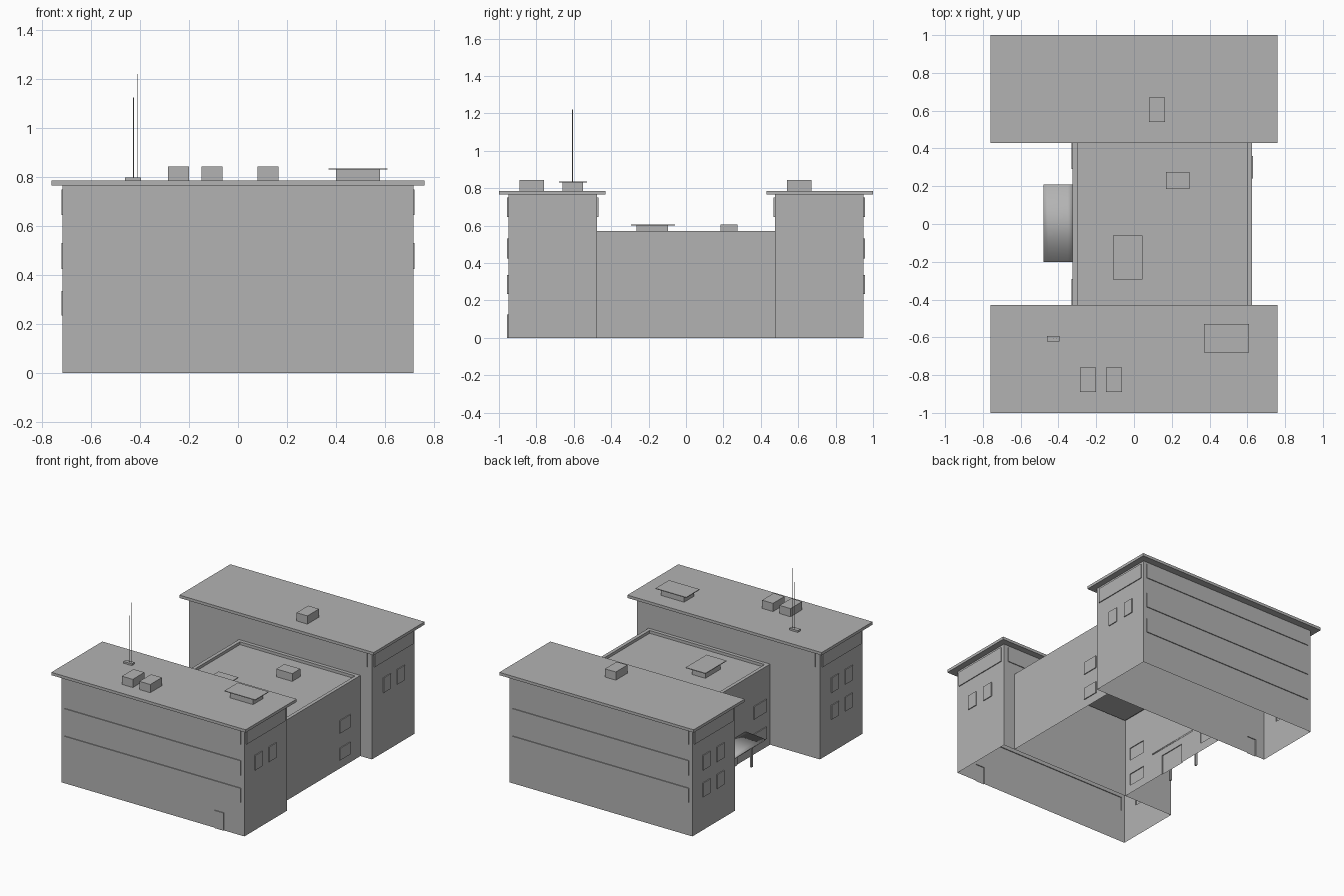
import bpy
import bmesh
import math
from mathutils import Vector

cube = bpy.data.objects.get("Cube")
if cube:
    bpy.data.objects.remove(cube, do_unlink=True)

grey = bpy.data.materials.new("plain grey")
grey.use_nodes = True
tone = (0.45, 0.45, 0.45, 1)
grey.diffuse_color = tone
grey.node_tree.nodes["Principled BSDF"].inputs["Base Color"].default_value = tone


def boxes(name, spans):
    """One object from boxes, each given as (x range, y range, z range)."""
    bm = bmesh.new()
    for span in spans:
        verts = bmesh.ops.create_cube(bm, size=1)["verts"]
        for v in verts:
            v.co = Vector([(a + b) / 2 + c * (b - a) for (a, b), c in zip(span, v.co)])
    mesh = bpy.data.meshes.new(name)
    bm.to_mesh(mesh)
    bm.free()
    mesh.materials.append(grey)
    obj = bpy.data.objects.new(name, mesh)
    bpy.context.collection.objects.link(obj)
    return obj


def combine(body, tool, operation):
    """Bake a boolean into the body and drop the tool."""
    mod = body.modifiers.new("combine", "BOOLEAN")
    mod.operation, mod.solver, mod.object = operation, "EXACT", tool
    graph = bpy.context.evaluated_depsgraph_get()
    mesh = bpy.data.meshes.new_from_object(body.evaluated_get(graph))
    body.modifiers.clear()
    body.data = mesh
    bpy.data.objects.remove(tool, do_unlink=True)


def open_bottom(body):
    """Remove the ground faces, leaving a hollow shell."""
    bm = bmesh.new()
    bm.from_mesh(body.data)
    ground = [f for f in bm.faces if f.normal.z < -0.9 and f.calc_center_median().z < 0.001]
    bmesh.ops.delete(bm, geom=ground, context="FACES")
    bm.to_mesh(body.data)
    bm.free()


PROUD = 0.006   # how far windows and doors stand out
SUNK = 0.01


def plate_range(wall, side):
    return tuple(sorted((wall - side * SUNK, wall + side * PROUD)))


def ordered(a, b):
    return (min(a, b), max(a, b))


FLOORS = [(0.235, 0.335), (0.425, 0.53), (0.645, 0.75)]
HALF, INNER, OUTER, EAVE = 0.715, 0.475, 0.95, 0.765


# Two tall wings, front and back
for s, label in ((-1, "front"), (1, "back")):
    wing = boxes(label + "_wing", [((-HALF, HALF), ordered(s * INNER, s * OUTER), (0, EAVE))])
    trim = []
    # ribbon windows on the outer wall, one on the inner wall
    for z in FLOORS:
        trim.append(((-0.69, 0.69), plate_range(s * OUTER, s), z))
    trim.append(((-0.68, 0.68), plate_range(s * INNER, -s), FLOORS[2]))
    # end walls: ribbon on top, paired windows below
    for side in (-1, 1):
        x = plate_range(side * HALF, side)
        trim.append((x, ordered(s * 0.5, s * 0.93), FLOORS[2]))
        for z in (FLOORS[:2] if side < 0 else FLOORS[1:2]):
            for a, b in ((0.6, 0.68), (0.755, 0.835)):
                trim.append((x, ordered(s * a, s * b), z))
    # entrance door
    if s < 0:
        trim.append(((0.485, 0.555), plate_range(-OUTER, -1), (0, 0.125)))
    else:
        trim.append(((-0.645, -0.575), plate_range(INNER, -1), (0, 0.125)))
    combine(wing, boxes("trim", trim), "UNION")
    open_bottom(wing)
    boxes(label + "_roof_slab", [((-0.76, 0.76), ordered(s * 0.43, s * 1.0), (EAVE, 0.785))])

# Low middle block with a sunken roof
WEST, EAST = -0.325, 0.625
middle = boxes("middle_block", [((WEST, EAST), (-INNER, INNER), (0, 0.57))])
combine(middle, boxes("recess", [((WEST + 0.025, EAST - 0.025), (-0.45, 0.45), (0.55, 0.7))]),
        "DIFFERENCE")
trim = [(plate_range(WEST, -1), (-0.1, 0.1), (0, 0.14))]
for z in ((0.06, 0.145), (0.25, 0.34)):
    trim.append((plate_range(EAST, 1), (0.24, 0.36), z))
    for s in (-1, 1):
        trim.append((plate_range(WEST, -1), ordered(s * 0.29, s * 0.43), z))
combine(middle, boxes("trim", trim), "UNION")
open_bottom(middle)

# Entrance canopy, gently bowed, on two posts
bm = bmesh.new()
STEPS = 6
rows = []
for i in range(STEPS + 1):
    t = i / STEPS
    x = WEST - t * 0.155
    z = 0.185 + 0.012 * math.cos(t * math.pi / 2)
    rows.append([bm.verts.new((x, y, z)) for y in (-0.2, 0.21)])
for a, b in zip(rows, rows[1:]):
    bm.faces.new((a[0], a[1], b[1], b[0]))
bmesh.ops.recalc_face_normals(bm, faces=bm.faces)
if sum(f.normal.z for f in bm.faces) < 0:
    bmesh.ops.reverse_faces(bm, faces=bm.faces)
for f in bm.faces:
    f.smooth = True
mesh = bpy.data.meshes.new("entrance_canopy")
bm.to_mesh(mesh)
bm.free()
mesh.materials.append(grey)
canopy = bpy.data.objects.new("entrance_canopy", mesh)
bpy.context.collection.objects.link(canopy)
solid = canopy.modifiers.new("thickness", "SOLIDIFY")
solid.thickness, solid.offset = 0.01, -1
for s, label in ((-1, "front"), (1, "back")):
    y = s * 0.13
    boxes(label + "_canopy_post", [((-0.427, -0.413), (y - 0.007, y + 0.007), (0, 0.185))])

# Rooftop units
ROOF, LOW = 0.785, 0.55
boxes("roof_unit_outer", [((-0.285, -0.2), (-0.89, -0.76), (ROOF, 0.843))])
boxes("roof_unit_inner", [((-0.148, -0.063), (-0.89, -0.76), (ROOF, 0.843))])
boxes("roof_unit_back", [((0.08, 0.165), (0.54, 0.67), (ROOF, 0.843))])
boxes("middle_roof_unit", [((0.17, 0.295), (0.185, 0.275), (LOW, 0.605))])

# Capped vents
boxes("wing_vent", [((0.4, 0.58), (-0.66, -0.55), (ROOF, 0.83)),
                    ((0.37, 0.61), (-0.68, -0.53), (0.83, 0.835))])
boxes("middle_vent", [((-0.085, 0.02), (-0.265, -0.095), (LOW, 0.601)),
                      ((-0.11, 0.045), (-0.295, -0.06), (0.601, 0.606))])

# Antenna base and masts
boxes("antenna_base", [((-0.46, -0.395), (-0.622, -0.592), (ROOF, 0.798))])
for label, x, top in (("short", -0.427, 1.125), ("tall", -0.409, 1.22)):
    bpy.ops.mesh.primitive_cylinder_add(vertices=8, radius=0.002, depth=top - 0.79,
                                        location=(x, -0.607, (top + 0.79) / 2))
    mast = bpy.context.object
    mast.name = label + "_mast"
    mast.data.materials.append(grey)
